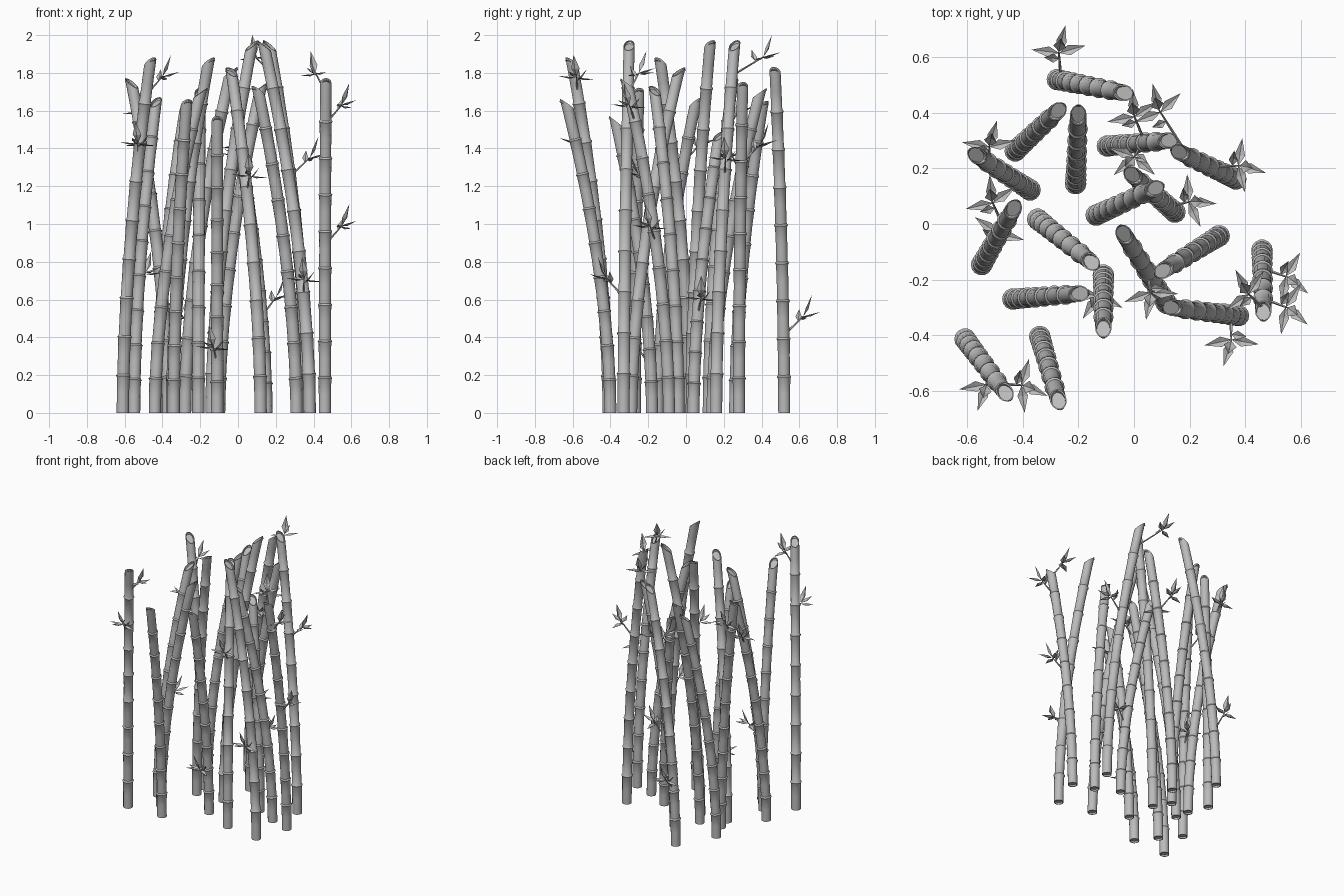
import bpy, bmesh, math
from mathutils import Vector

cube = bpy.data.objects.get("Cube")
if cube:
    bpy.data.objects.remove(cube, do_unlink=True)

# Single flat colour
grey = bpy.data.materials.new("plain_grey")
grey.use_nodes = True
colour = (0.5, 0.5, 0.5, 1)
grey.diffuse_color = colour
grey.node_tree.nodes["Principled BSDF"].inputs["Base Color"].default_value = colour

SIDES = 14
SEGMENTS = 9
UP = Vector((0, 0, 1))

# Stalks: base x, base y, tip x, tip y, height
STALKS = [
    (-.28, .52, -.03, .47, 1.84),
    (-.43, .26, -.27, .41, 1.66),
    (-.21, .14, -.20, .40, 1.73),
    (-.37, .12, -.57, .25, 1.78),
    (-.55, -.15, -.43, .06, 1.68),
    (-.35, .02, -.15, -.14, 1.89),
    (-.44, -.27, -.19, -.25, 1.73),
    (-.34, -.40, -.27, -.64, 1.67),
    (-.61, -.41, -.46, -.61, 1.89),
    (-.11, -.18, -.11, -.38, 1.58),
    (.12, -.29, -.04, -.03, 1.84),
    (.31, -.04, .10, -.17, 1.74),
    (.38, -.33, .13, -.30, 1.98),
    (.46, -.09, .465, -.32, 1.78),
    (-.14, .03, .08, .13, 1.98),
    (.15, .04, -.01, .18, 1.50),
    (-.10, .28, .13, .30, 1.76),
    (.37, .16, .16, .26, 1.98),
]

# Sprigs: stalk index, then where the twig ends
SPRIGS = [
    (0, -.27, .62, .51), (8, -.40, -.58, 1.78), (8, -.53, -.58, 1.43),
    (3, -.52, .28, 1.60), (4, -.51, .08, 1.43), (4, -.49, -.03, .74),
    (17, .09, .41, 1.885), (16, 0, .24, 1.37), (16, 0, .39, 1.42),
    (17, .38, .21, 1.35), (15, .20, .08, .61), (13, .55, -.30, 1.63),
    (13, .55, -.19, .99), (13, .41, -.25, 1.80), (12, .35, -.42, .71),
    (10, .06, -.25, 1.26), (9, -.13, -.26, .35),
]


def path(stalk, z):
    """Centre of a stalk at height z: upright at the foot, leaning near the tip."""
    bx, by, tx, ty, height = stalk
    f = max(z / height, 0) ** 1.75
    return Vector((bx + (tx - bx) * f, by + (ty - by) * f, z))


def finish(bm, name, smooth_angle=None):
    mesh = bpy.data.meshes.new(name)
    bmesh.ops.recalc_face_normals(bm, faces=bm.faces)
    bm.to_mesh(mesh)
    bm.free()
    mesh.materials.append(grey)
    if smooth_angle:
        mesh.shade_smooth()
        mesh.set_sharp_from_angle(angle=math.radians(smooth_angle))
    obj = bpy.data.objects.new(name, mesh)
    bpy.context.collection.objects.link(obj)


def bridge(bm, lower, upper):
    n = len(lower)
    for i in range(n):
        j = (i + 1) % n
        bm.faces.new((lower[i], lower[j], upper[j], upper[i]))


def ring(bm, centre, tangent, radius, sides, cut=0, lean=UP):
    side = tangent.cross(Vector((0, 1, 0))).normalized()
    other = tangent.cross(side)
    verts = []
    for i in range(sides):
        a = math.tau * i / sides
        off = (side * math.cos(a) + other * math.sin(a)) * radius
        verts.append(bm.verts.new(centre + off + tangent * cut * off.dot(lean)))
    return verts


def build_stalk(number, stalk):
    bm = bmesh.new()
    bx, by, tx, ty, height = stalk
    lean = Vector((tx - bx, ty - by, 0)).normalized()
    top = height - 0.035
    # Each segment flares into a raised joint, then steps back in
    steps = []
    for s in range(SEGMENTS):
        last = s == SEGMENTS - 1
        profile = [(0, .030), (.5, .030), (.91, .0315), (.955, .036)]
        if last:
            profile = [(0, .030), (.5, .030), (1, .030)]
        for f, r in profile:
            steps.append(((s + f) / SEGMENTS, r * (1.08 - .09 * s / SEGMENTS)))
    rings = []
    for t, radius in steps:
        z = t * top
        tangent = (path(stalk, z + .01) - path(stalk, z - .01)).normalized()
        if z == 0:
            tangent = UP
        cut = 1.2 if t > .999 else 0
        rings.append(ring(bm, path(stalk, z), tangent, radius, SIDES, cut, lean))
    for lower, upper in zip(rings, rings[1:]):
        bridge(bm, lower, upper)
    # Rimmed, slightly hollow ends
    ends = [bm.faces.new(rings[-1]), bm.faces.new(rings[0][::-1])]
    bmesh.ops.recalc_face_normals(bm, faces=bm.faces)
    bmesh.ops.inset_individual(bm, faces=ends, thickness=.005)
    bmesh.ops.inset_individual(bm, faces=ends, thickness=.001, depth=-.012)
    finish(bm, f"stalk_{number:02d}", 35)


def add_leaf(bm, root, direction, length):
    d = direction.normalized()
    across = d.cross(UP).normalized() if abs(d.z) < .99 else Vector((1, 0, 0))
    normal = across.cross(d)
    middle = root + d * length * .38
    wide = length * .19
    base, left, right, keel, tip = [bm.verts.new(p) for p in (
        root, middle - across * wide, middle + across * wide,
        middle - normal * wide * .5, root + d * length)]
    for tri in ((base, keel, left), (base, right, keel), (left, keel, tip), (keel, right, tip)):
        bm.faces.new(tri)


def build_sprig(number, index, end):
    bm = bmesh.new()
    start = path(STALKS[index], end.z - .10)
    twig = end - start
    # Thin tapering twig
    rings = [ring(bm, start + twig * f, twig.normalized(), r, 5)
             for f, r in ((0, .006), (.6, .005), (1, .003))]
    for lower, upper in zip(rings, rings[1:]):
        bridge(bm, lower, upper)
    # Fan of folded leaves: outward, sideways, upward, length, place on twig
    out = Vector((twig.x, twig.y, 0)).normalized()
    side = out.cross(UP)
    for o, s, u, length, place in (
            (.4, .1, 1, .125, 1), (.9, .3, .25, .10, 1),
            (.2, 1, .1, .10, .95), (.2, -1, -.1, .10, .95), (.1, -.6, .7, .085, .75)):
        add_leaf(bm, start + twig * place, out * o + side * s + UP * u, length)
    finish(bm, f"sprig_{number:02d}")


for n, stalk in enumerate(STALKS, 1):
    build_stalk(n, stalk)
for n, (index, x, y, z) in enumerate(SPRIGS, 1):
    build_sprig(n, index, Vector((x, y, z)))
